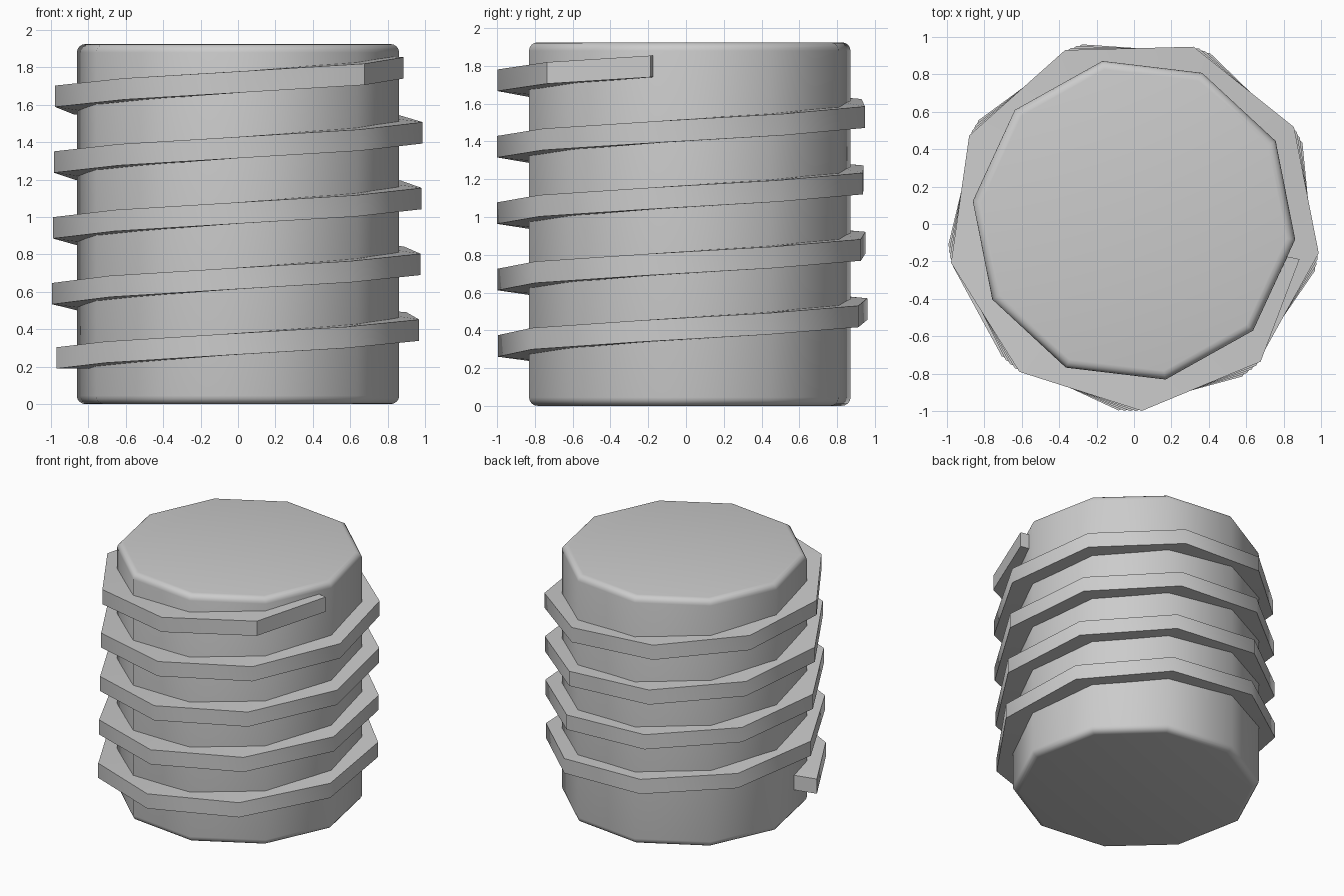
import bpy, bmesh
from math import radians, cos, sin

if "Cube" in bpy.data.objects:
    bpy.data.objects.remove(bpy.data.objects["Cube"])

def finish(name, bm, angle):
    bmesh.ops.recalc_face_normals(bm, faces=bm.faces)
    me = bpy.data.meshes.new(name)
    bm.to_mesh(me)
    bm.free()
    ob = bpy.data.objects.new(name, me)
    bpy.context.collection.objects.link(ob)
    bpy.ops.object.select_all(action='DESELECT')
    ob.select_set(True)
    bpy.context.view_layer.objects.active = ob
    bpy.ops.object.shade_smooth_by_angle(angle=radians(angle))
    return ob

# Core: ten-sided post with rounded top and bottom rims
HEIGHT, CORE_R, CORE_TURN = 1.925, 0.868, -6.8
bm = bmesh.new()
ring = [bm.verts.new((CORE_R * cos(radians(CORE_TURN + 36 * i)),
                      0.02 + CORE_R * sin(radians(CORE_TURN + 36 * i)), 0))
        for i in range(10)]
base = bm.faces.new(ring)
ext = bmesh.ops.extrude_face_region(bm, geom=[base], use_keep_orig=True)
bmesh.ops.translate(bm, vec=(0, 0, HEIGHT),
                    verts=[g for g in ext['geom'] if isinstance(g, bmesh.types.BMVert)])
rims = [e for e in bm.edges if abs(e.verts[0].co.z - e.verts[1].co.z) < 1e-4]
bmesh.ops.recalc_face_normals(bm, faces=bm.faces)
bmesh.ops.bevel(bm, geom=rims, offset=0.045, segments=4, profile=0.5, affect='EDGES')
finish("threaded_post_core", bm, 40)

# Thread: rectangular section swept up a coarse helix, tapered at the upper end
PITCH, HALF, INNER = 0.35, 0.057, 0.80
path = [(193, 0.995)]
path += [(225 + 40.2 * i, 1.0) for i in range(39)]
path += [(1788, 0.905)]
bm = bmesh.new()
sections = []
for ang, outer in path:
    a = radians(ang)
    z = 0.247 + PITCH * (ang - 193) / 360
    sections.append([bm.verts.new((r * cos(a), r * sin(a), z + dz))
                     for r, dz in ((INNER, -HALF), (outer, -HALF),
                                   (outer, HALF), (INNER, HALF))])
for s, t in zip(sections, sections[1:]):
    for k in range(4):
        bm.faces.new((s[k], s[(k + 1) % 4], t[(k + 1) % 4], t[k]))
bm.faces.new(sections[0])
bm.faces.new(sections[-1])
finish("helical_thread", bm, 45)
